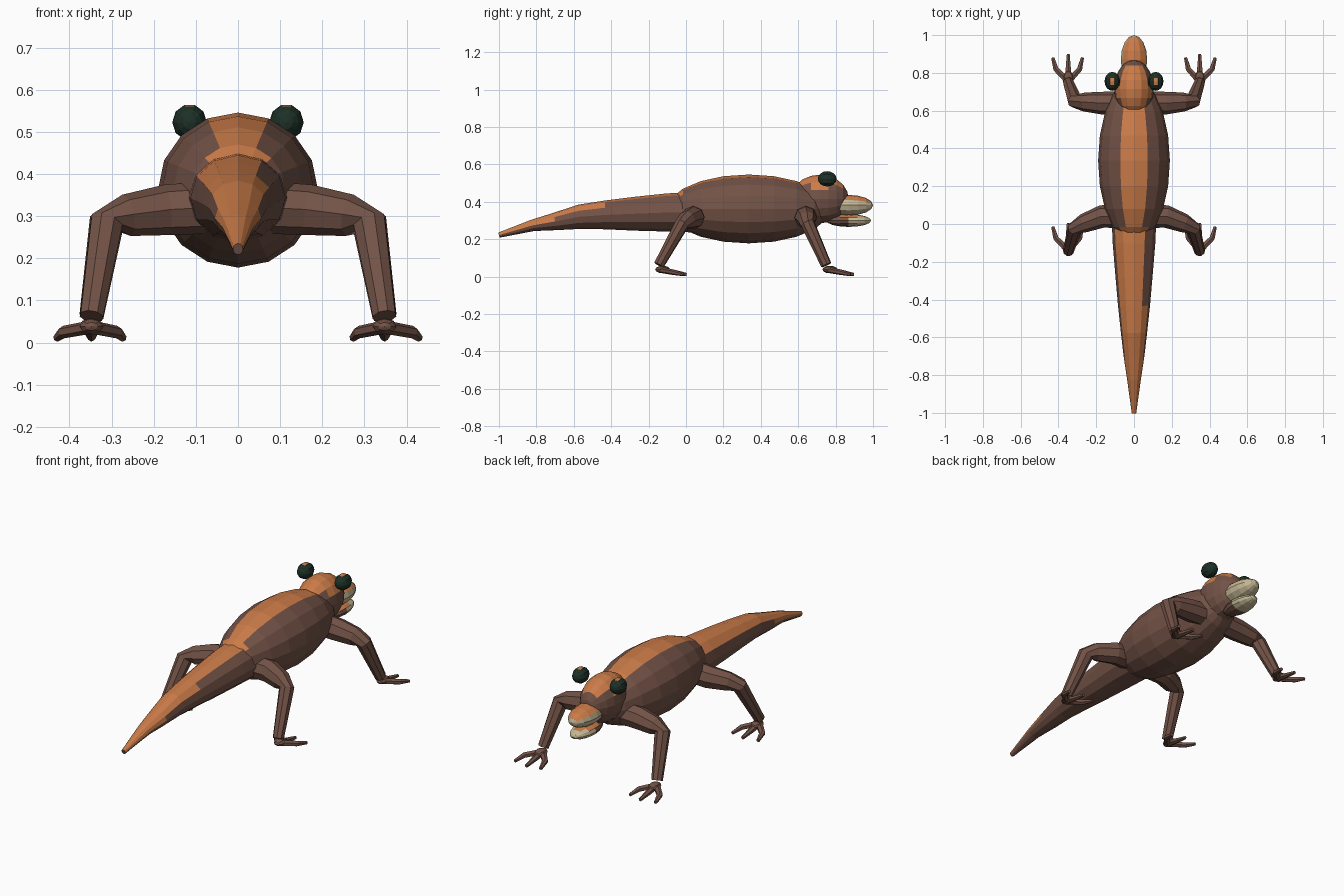
import bpy, bmesh, math
from mathutils import Vector, Matrix

cube = bpy.data.objects.get("Cube")
if cube:
    bpy.data.objects.remove(cube)


def material(name, r, g, b):
    m = bpy.data.materials.new(name)
    m.use_nodes = True
    m.diffuse_color = (r, g, b, 1)
    m.node_tree.nodes["Principled BSDF"].inputs["Base Color"].default_value = (r, g, b, 1)
    return m


BROWN = material("brown_skin", .17, .085, .062)
ORANGE = material("orange_back", .60, .20, .065)
CREAM = material("cream_lips", .56, .48, .30)
GREEN = material("dark_green_eye", .012, .03, .02)


def finish(name, bm, mats):
    bmesh.ops.recalc_face_normals(bm, faces=bm.faces)
    mesh = bpy.data.meshes.new(name)
    bm.to_mesh(mesh)
    bm.free()
    for m in mats:
        mesh.materials.append(m)
    obj = bpy.data.objects.new(name, mesh)
    bpy.context.collection.objects.link(obj)
    return obj


def ellipsoid(name, centre, radii, mats, rule=None, sides=16, rings=10, roll=0):
    """Sphere with its poles along y; rule picks a material from the unit face centre."""
    bm = bmesh.new()
    bmesh.ops.create_uvsphere(bm, u_segments=sides, v_segments=rings, radius=1)
    turn = Matrix.Rotation(roll, 4, 'Y') @ Matrix.Rotation(math.pi / 2, 4, 'X')
    bmesh.ops.transform(bm, matrix=turn, verts=bm.verts)
    if rule:
        for f in bm.faces:
            f.material_index = rule(f.calc_center_median())
    for v in bm.verts:
        v.co = Vector(c + a * r for c, a, r in zip(centre, v.co, radii))
    return finish(name, bm, mats)


def tube(name, path, sides=8, mats=(BROWN,), rule=None):
    """Tube through (point, side radius, upright radius) stations."""
    bm = bmesh.new()
    pts = [Vector(p) for p, _, _ in path]
    rings = []
    side = None
    for i, (_, ra, rb) in enumerate(path):
        a, b = pts[max(i - 1, 0)], pts[min(i + 1, len(pts) - 1)]
        tangent = (b - a).normalized()
        if side is None:
            side = tangent.cross(Vector((0, 0, 1)))
        side = (side - tangent * side.dot(tangent)).normalized()
        up = side.cross(tangent)
        rings.append([bm.verts.new(pts[i] + side * ra * math.sin(t) + up * rb * math.cos(t))
                      for t in (math.tau * k / sides for k in range(sides))])
    for lo, hi in zip(rings, rings[1:]):
        for k in range(sides):
            n = (k + 1) % sides
            f = bm.faces.new((lo[k], lo[n], hi[n], hi[k]))
            if rule:
                f.material_index = rule(f.calc_center_median(), min(k, sides - 1 - k))
    bm.faces.new(rings[0])
    bm.faces.new(rings[-1])
    return finish(name, bm, mats)


# Body with a stripe along the spine that widens over the hips
def spine(c):
    width = .8 if c.y < -.75 else .38
    return int(math.atan2(abs(c.x), c.z) < width)


ellipsoid("body", (0, .335, .362), (.19, .435, .184), (BROWN, ORANGE), spine)


# Tail: the stripe is wider on one flank and covers the top near the tip
def tail_stripe(c, band):
    if c.y < -.7:
        return int(band < 3)
    if c.x < 0 or c.y < -.43:
        return int(band < 2)
    return int(band < 1)


stations = [(.08, .345, .12, .11), (-.1, .343, .113, .102), (-.28, .336, .098, .09),
            (-.43, .33, .085, .077), (-.57, .32, .07, .065), (-.7, .295, .055, .047),
            (-.82, .274, .037, .031), (-1, .222, .012, .014)]
tube("tail", [((0, y, z), rx, rz) for y, z, rx, rz in stations], 12,
     (BROWN, ORANGE), tail_stripe)

# Head, upper snout and lower jaw
ellipsoid("head", (0, .715, .415), (.105, .155, .13), (BROWN, ORANGE),
          lambda c: int(c.z > .5))
ellipsoid("upper_snout", (0, .87, .382), (.07, .13, .055), (CREAM, ORANGE),
          lambda c: int(c.z > .25), 12, 8)


def jaw_colour(c):
    if c.z > .6:
        return 2
    return int(c.y > 0)


ellipsoid("lower_jaw", (0, .87, .3), (.06, .12, .034), (BROWN, CREAM, ORANGE),
          jaw_colour, 12, 8)

# Legs: bent limb plus a separate three-toed foot, on both sides
LEGS = {"front": (.64, .65, .75), "rear": (.04, -.02, -.145)}
for s, hand in ((1, "left"), (-1, "right")):
    ellipsoid(hand + "_eye", (s * .115, .755, .523), (.041, .05, .043), (GREEN, ORANGE),
              lambda c: int(c.z > .85 and abs(c.x) < .1), 10, 8, math.pi / 10)

    for end, (hip, knee, ankle) in LEGS.items():
        name = hand + "_" + end
        bend = hip * .4 + knee * .6
        tube(name + "_leg", [((s * .08, hip, .32), .062, .062),
                             ((s * .17, hip, .315), .06, .06),
                             ((s * .265, bend, .302), .05, .05),
                             ((s * .312, knee, .285), .038, .042),
                             ((s * .348, ankle, .062), .029, .029)])
        ellipsoid(name + "_foot", (s * .348, ankle + .02, .038), (.03, .04, .02),
                  (BROWN,), None, 8, 6)
        for toe, (spread, reach) in {"inner": (-.075, .13), "middle": (0, .148),
                                     "outer": (.082, .13)}.items():
            tube(name + "_" + toe + "_toe",
                 [((s * .348, ankle + .005, .037), .02, .016),
                  ((s * (.348 + spread * .8), ankle + .07, .025), .016, .015),
                  ((s * (.348 + spread), ankle + reach, .011), .009, .009)], 6)
